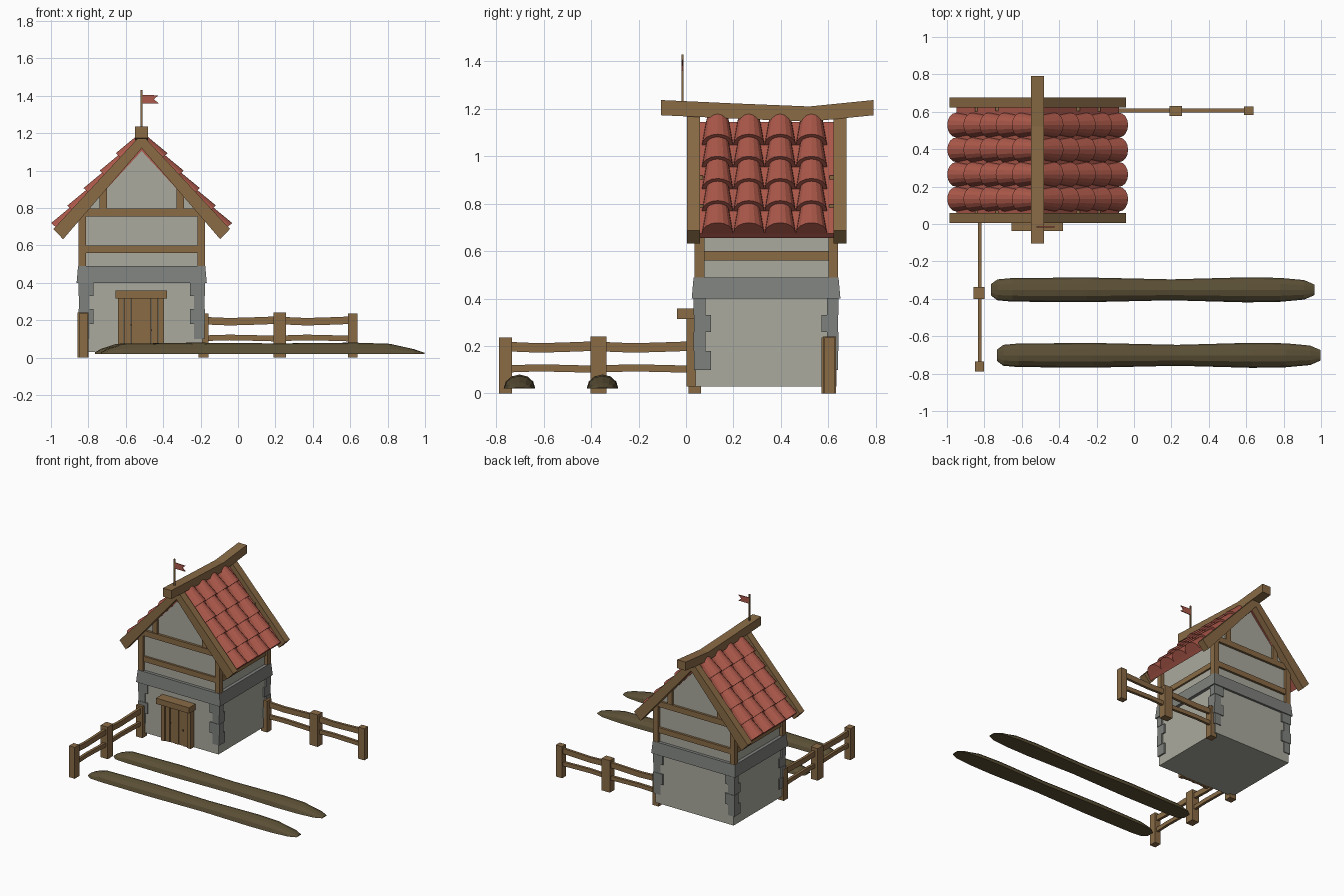
import bpy, bmesh, math
from mathutils import Vector

cube = bpy.data.objects.get("Cube")
if cube:
    bpy.data.objects.remove(cube, do_unlink=True)


def material(name, *rgb):
    m = bpy.data.materials.new(name)
    m.use_nodes = True
    m.diffuse_color = (*rgb, 1)
    m.node_tree.nodes["Principled BSDF"].inputs["Base Color"].default_value = (*rgb, 1)
    return m


PLASTER = material("plaster", 0.40, 0.40, 0.34)
STONE = material("grey_stone", 0.21, 0.22, 0.205)
WOOD = material("brown_wood", 0.25, 0.145, 0.06)
TILE = material("red_tile", 0.42, 0.10, 0.07)
MUD = material("dark_earth", 0.105, 0.08, 0.037)
DARK = material("dark_nail", 0.04, 0.025, 0.015)


def loft(name, mat, *solids):
    """Each solid is a list of closed rings, joined and capped."""
    bm = bmesh.new()
    for rings in solids:
        vs = [[bm.verts.new(p) for p in ring] for ring in rings]
        for a, b in zip(vs, vs[1:]):
            for i in range(len(a)):
                j = (i + 1) % len(a)
                bm.faces.new((a[i], a[j], b[j], b[i]))
        bm.faces.new(vs[0])
        bm.faces.new(vs[-1])
    bmesh.ops.recalc_face_normals(bm, faces=bm.faces)
    me = bpy.data.meshes.new(name)
    bm.to_mesh(me)
    bm.free()
    me.materials.append(mat)
    ob = bpy.data.objects.new(name, me)
    bpy.context.collection.objects.link(ob)
    return ob


def block(x0, x1, y0, y1, z0, z1, flare=0):
    """Box rings; flare widens the lower ring."""
    def ring(z, f):
        return [(x0 - f, y0 - f, z), (x1 + f, y0 - f, z), (x1 + f, y1 + f, z), (x0 - f, y1 + f, z)]
    return [ring(z0, flare), ring(z1, 0)]


def slab(profile, y0, y1):
    """Front profile pushed along y."""
    return [[(x, y, z) for x, z in profile] for y in (y0, y1)]


def bar(path, across, up):
    """Rectangular bar through a path of centre points."""
    a, u = Vector(across), Vector(up)
    return [[Vector(p) + a * i + u * j for i, j in ((-1, -1), (1, -1), (1, 1), (-1, 1))] for p in path]


CX, Y_MID = -0.515, 0.3375


def mx(x, s):
    return CX + s * x


# Walls
loft("lower_walls", PLASTER, block(-0.84, -0.19, 0.04, 0.635, 0.03, 0.42))
loft("upper_walls", PLASTER, slab([(-0.83, 0.45), (-0.2, 0.45), (-0.2, 0.77),
                                   (CX, 1.12), (-0.83, 0.77)], 0.055, 0.62))
loft("stone_band", STONE, block(-0.855, -0.175, 0.032, 0.643, 0.4, 0.49, 0.008))

# Corner stones, alternately long along x and along y
stones = []
for sx in (-1, 1):
    for sy in (-1, 1):
        for k, (z0, z1) in enumerate(((0.1, 0.18), (0.18, 0.26), (0.26, 0.33), (0.33, 0.4))):
            long_x = (k % 2 == 1)
            lx, ly = (0.08, 0.05) if long_x else (0.055, 0.07)
            out = 0.335 + 0.003 * (k % 2)
            oy = 0.303 + 0.003 * (k % 2)
            xs = sorted((CX + sx * out, CX + sx * (out - lx)))
            ys = sorted((Y_MID + sy * oy, Y_MID + sy * (oy - ly)))
            stones.append(block(*xs, *ys, z0, z1))
loft("corner_stones", STONE, *stones)

# Timber frame
posts, beams = [], []
for s in (-1, 1):
    xs = sorted((mx(0.338, s), mx(0.298, s)))
    for y in (0.036, 0.6):
        posts.append(block(*xs, y, y + 0.041, 0.49, 0.76))
    beams.append(block(*sorted((mx(0.328, s), mx(0.3, s))), 0.07, 0.61, 0.56, 0.6))
    strut = sorted((mx(0.225, s), mx(0.185, s)))
    for y in (0.042, 0.605):
        posts.append(block(*strut, y, y + 0.03, 0.79, 0.92))
for y in (0.04, 0.605):
    beams.append(block(-0.82, -0.21, y, y + 0.032, 0.56, 0.6))
    beams.append(block(-0.85, -0.18, y - 0.003, y + 0.032, 0.755, 0.797))
loft("frame_posts", WOOD, *posts)
loft("frame_beams", WOOD, *beams)

# Barge boards and roof base
boards, plates = [], []
for s in (-1, 1):
    rake = [(mx(x, s), z) for x, z in ((0, 1.195), (0.472, 0.688), (0.42, 0.633), (0, 1.12))]
    boards += [slab(rake, 0.005, 0.06), slab(rake, 0.622, 0.677)]
    base = [(mx(x, s), z) for x, z in ((0, 1.145), (0.435, 0.675), (0.415, 0.655), (0, 1.105))]
    plates.append(slab(base, 0.05, 0.63))
loft("barge_boards", WOOD, *boards)
loft("roof_base", TILE, *plates)

# Arched roof tiles in overlapping rows
tiles = []
for s in (-1, 1):
    up = Vector((-s * 0.68, 0, 0.735))
    normal = Vector((s * 0.735, 0, 0.68))
    for row in range(5):
        for col in range(4):
            rings = []
            for dist, r in ((0, 0.066), (0.142, 0.047)):
                c = Vector((mx(0.435, s), 0.133 + 0.132 * col, 0.675)) + up * (0.127 * row + dist)
                rings.append([c + Vector((0, math.cos(t) * r, 0)) + normal * math.sin(t) * r
                              for t in (math.pi * i / 8 for i in range(9))])
            tiles.append(rings)
loft("roof_tiles", TILE, *tiles)

# Sagging ridge beam
loft("ridge_beam", WOOD, bar([(CX, -0.105, 1.205), (CX, 0.2, 1.191), (CX, 0.52, 1.178),
                              (CX, 0.79, 1.205)], (0.035, 0, 0), (0, 0, 0.032)))

# Flag
loft("flag_pole", WOOD, block(CX - 0.005, CX + 0.005, -0.02, -0.01, 1.2, 1.43))
loft("flag", TILE, slab([(-0.51, 1.405), (-0.425, 1.402), (-0.45, 1.382), (-0.425, 1.36),
                         (-0.51, 1.36)], -0.018, -0.012))

# Door
planks = []
for i in range(5):
    x = -0.61 + 0.037 * i
    planks.append(block(x, x + 0.035, 0.012 + 0.004 * (i % 2), 0.045, 0.03, 0.315))
loft("door_planks", WOOD, *planks)
loft("door_frame", WOOD, block(-0.642, -0.612, 0.003, 0.045, 0.03, 0.32),
     block(-0.425, -0.395, 0.003, 0.045, 0.03, 0.32))
loft("door_lintel", WOOD, block(-0.655, -0.38, -0.037, 0.045, 0.315, 0.358))
loft("door_nails", DARK, *[block(x, x + 0.008, 0.008, 0.02, z, z + 0.008)
                           for x, z in ((-0.575, 0.172), (-0.468, 0.143))])

# Fences: posts and slightly bent rails
loft("front_fence_posts", WOOD, block(-0.855, -0.8, 0.01, 0.063, 0, 0.235),
     block(-0.858, -0.8, -0.402, -0.336, 0, 0.24), block(-0.85, -0.803, -0.788, -0.734, 0, 0.235))
loft("back_fence_posts", WOOD, block(-0.21, -0.158, 0.572, 0.625, 0, 0.235),
     block(0.19, 0.257, 0.578, 0.632, 0, 0.24), block(0.588, 0.64, 0.583, 0.628, 0, 0.237))


def rails(name, ends, across, point):
    solids = []
    for a, b in ends:
        for z, half, bend in ((0.2, 0.02, -0.008), (0.102, 0.015, 0.006)):
            path = [point(a + (b - a) * t, z + bend * k)
                    for t, k in ((0, 0.3), (0.35, 1), (0.65, 0.6), (1, 0))]
            solids.append(bar(path, across, (0, 0, half)))
    loft(name, WOOD, *solids)


rails("front_fence_rails", ((-0.75, -0.38), (-0.36, 0.03)), (0.01, 0, 0), lambda t, z: (-0.825, t, z))
rails("back_fence_rails", ((-0.18, 0.2), (0.24, 0.6)), (0, 0.01, 0), lambda t, z: (t, 0.607, z))

# Long earth mounds
SECTIONS = ((-0.765, 0.03, 0.008), (-0.73, 0.056, 0.028), (-0.65, 0.063, 0.054), (-0.25, 0.066, 0.06),
            (0.2, 0.056, 0.056), (0.6, 0.067, 0.06), (0.78, 0.064, 0.054), (0.91, 0.052, 0.025),
            (0.965, 0.028, 0.006))
for name, dx, y in (("rear_mound", 0, -0.352), ("front_mound", 0.032, -0.702)):
    loft(name, MUD, [[(x + dx, y + w * math.cos(t), 0.02 + h * math.sin(t))
                      for t in (math.pi * i / 6 for i in range(7))] for x, w, h in SECTIONS])
